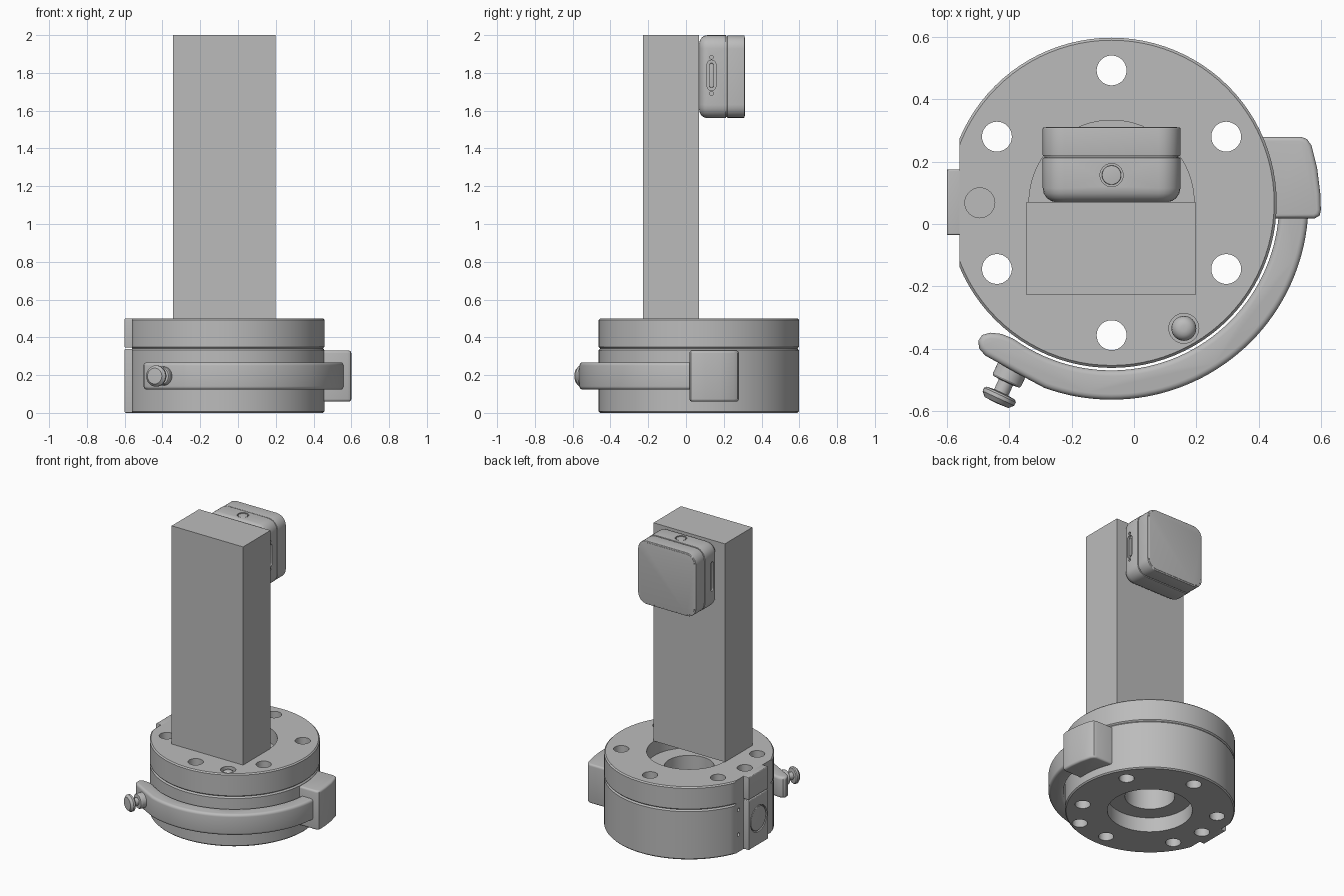
import bpy, bmesh
from math import sin, cos, pi, radians
from mathutils import Matrix, Vector

default = bpy.data.objects.get("Cube")
if default:
    bpy.data.objects.remove(default, do_unlink=True)

CX, CY = -0.072, 0.068          # axis of the round base
grey = bpy.data.materials.new("plain grey")
grey.use_nodes = True
grey.diffuse_color = (0.5, 0.5, 0.5, 1)
grey.node_tree.nodes["Principled BSDF"].inputs["Base Color"].default_value = (0.5, 0.5, 0.5, 1)

ALONG_Y = Matrix.Rotation(-pi / 2, 4, 'X')
ALONG_X = Matrix.Rotation(pi / 2, 4, 'Y')


def finish(name, bm, matrix=Matrix()):
    bmesh.ops.remove_doubles(bm, verts=bm.verts, dist=1e-5)
    bmesh.ops.recalc_face_normals(bm, faces=bm.faces)
    bm.transform(matrix)
    mesh = bpy.data.meshes.new(name)
    bm.to_mesh(mesh)
    bm.free()
    mesh.materials.append(grey)
    ob = bpy.data.objects.new(name, mesh)
    bpy.context.collection.objects.link(ob)
    return ob


def prism(name, outline, z0, z1, low=0, high=0, matrix=Matrix()):
    """Outline extruded from z0 to z1 with rounded lower and upper rims."""
    bm = bmesh.new()
    base = bm.faces.new([bm.verts.new((x, y, z0)) for x, y in outline])
    up = bmesh.ops.extrude_face_region(bm, geom=[base], use_keep_orig=True)["geom"]
    bmesh.ops.translate(bm, verts=[v for v in up if isinstance(v, bmesh.types.BMVert)],
                        vec=(0, 0, z1 - z0))
    bmesh.ops.recalc_face_normals(bm, faces=bm.faces)
    for z, size in ((z0, low), (z1, high)):
        if size:
            rim = [e for e in bm.edges if all(abs(v.co.z - z) < 1e-5 for v in e.verts)]
            bmesh.ops.bevel(bm, geom=rim, offset=size, segments=4, profile=0.5,
                            affect='EDGES', clamp_overlap=True)
    return finish(name, bm, matrix)


def lathe(name, profile, matrix=Matrix(), n=96):
    """Closed (radius, height) profile turned about local z."""
    bm = bmesh.new()
    rings = [[bm.verts.new((r * cos(2 * pi * i / n), r * sin(2 * pi * i / n), z))
              for r, z in profile] for i in range(n)]
    for i in range(n):
        a, b = rings[i], rings[(i + 1) % n]
        for j in range(len(profile)):
            k = (j + 1) % len(profile)
            if profile[j][0] + profile[k][0] > 0:
                bm.faces.new((a[j], b[j], b[k], a[k]))
    return finish(name, bm, matrix)


def arc(r, a0, a1, n, x=0, y=0):
    return [(x + r * cos(radians(a0 + (a1 - a0) * i / n)),
             y + r * sin(radians(a0 + (a1 - a0) * i / n))) for i in range(n + 1)]


def circle(r, x=0, y=0, n=32):
    return arc(r, 0, 360, n, x, y)[:-1]


def rounded(w, h, r):
    pts = []
    for k, (sx, sy) in enumerate(((1, 1), (-1, 1), (-1, -1), (1, -1))):
        pts += arc(r, 90 * k, 90 * k + 90, 6, sx * (w / 2 - r), sy * (h / 2 - r))
    return pts


def rect(x0, x1, y0, y1):
    return [(x0, y0), (x1, y0), (x1, y1), (x0, y1)]


def cut(ob, *cutters):
    for c in cutters:
        m = ob.modifiers.new("cut", 'BOOLEAN')
        m.operation, m.solver, m.object = 'DIFFERENCE', 'EXACT', c
        bpy.context.view_layer.objects.active = ob
        bpy.ops.object.modifier_apply(modifier=m.name)
        bpy.data.objects.remove(c, do_unlink=True)


# Round base: two stacked rings with stepped bore
centre = Matrix.Translation((CX, CY, 0))
c = 0.008
lower = lathe("lower_ring", [(.265, 0), (.53 - c, 0), (.53, c), (.53, .34 - c), (.53 - c, .342),
                             (.155, .342), (.155, .1), (.265, .1)], centre)
upper = lathe("upper_ring", [(.155, .342), (.53 - c, .342), (.53, .342 + c), (.53, .5 - c),
                             (.53 - c, .5), (.265, .5), (.265, .4), (.155, .4)], centre)

# Bolt holes, side flat and the two pin holes
bolts = [(CX + .425 * cos(radians(a)), CY + .425 * sin(radians(a))) for a in range(30, 390, 60)]
pins = [(-.495, CY), (.16, -.335)]
for ring in (lower, upper):
    cut(ring, prism("flat_cutter", rect(-.9, -.56, -.6, .8), -.1, .6),
        *[prism("hole_cutter", circle(.048, x, y), -.1, .6) for x, y in bolts + pins])
cut(lower, *[prism("dot_cutter", circle(.012, 0, 0, 16), -.02, .02, 0, 0,
                   Matrix.Translation((-.56, .23, z)) @ ALONG_X) for z in (.12, .29)])
prism("plug_pin", circle(.048, *pins[0]), .08, .42)
prism("dome_pin", circle(.04, *pins[1]), .05, .495, 0, .03)
prism("dome_pin_seat", circle(.048, *pins[1]), .08, .44)

# Side plate with round cap
plate_outline = rect(-.6, -.55, -.035, .175)
plate = prism("side_plate_lower", plate_outline, 0, .339, .006, .006)
prism("side_plate_upper", plate_outline, .345, .5, .006, .006)
cap_place = Matrix.Translation((-.6, CY, .18)) @ ALONG_X
cut(plate, prism("cap_cutter", circle(.09), -.02, .012, 0, 0, cap_place))
prism("side_cap", circle(.083), .001, .03, .004, 0, cap_place)

# Curved lever, hinge block
lever = (arc(.632, 10, -110, 48, CX, CY)
         + [(-.38, -.477), (-.478, -.422), (-.497, -.4), (-.5, -.375), (-.487, -.356),
            (-.46, -.349), (-.425, -.353), (-.39, -.367)]
         + arc(.538, -122, 10, 48, CX, CY))
prism("lever_arm", lever, .123, .268, .018, .018)
block = [(.40, .28), (.535, .28), (.555, .273), (.57, .252), (.588, .18), (.598, .1), (.6, .045),
         (.596, .027), (.58, .018), (.44, .018)]
prism("hinge_block", block, .06, .33, .014, .014)

# Thumb screw on the lever
axis = Vector((-.42, -.907, 0))
screw = Matrix.Translation((-.375, -.43, .195)) @ axis.to_track_quat('Z', 'Y').to_matrix().to_4x4()
lathe("thumb_screw", [(0, 0), (.05, 0), (.05, .078), (.046, .084), (.025, .086), (.025, .122),
                      (.05, .125), (.056, .131), (.056, .143), (.042, .158), (0, .16)], screw, 32)

# Tall rectangular column
prism("column", rect(-.345, .198, -.228, .07), .5, 2)

# Square camera housing on the back of the column
cam = Matrix.Translation((CX, 0, 1.78)) @ ALONG_Y
front = prism("camera_body", rounded(.442, .44, .07), .07, .213, .045, .003, cam)
back = prism("camera_back", rounded(.442, .436, .07), .218, .31, .003, .004, cam)
prism("camera_seam", rounded(.43, .426, .065), .2, .23, 0, 0, cam)
prism("camera_screen", rounded(.42, .415, .06), .305, .312, 0, .001, cam)

# Top button, side slots and small dots
button = Matrix.Translation((CX, .157, 2))
side = Matrix.Translation((CX + .221, .135, 1.787)) @ ALONG_X
other = Matrix.Translation((CX - .221, .135, 1.787)) @ ALONG_X
cut(front, prism("button_cutter", circle(.037), -.02, .02, 0, 0, button),
    prism("slot_cutter", rounded(.16, .046, .022), -.015, .02, 0, 0, side),
    prism("slot_cutter", rounded(.2, .03, .014), -.02, .01, 0, 0, other),
    *[prism("dot_cutter", circle(.01, x, 0, 16), -.01, .02, 0, 0, side) for x in (-.096, .096)])
prism("camera_button", circle(.031), -.03, -.002, 0, .003, button)
prism("side_button", rounded(.13, .022, .01), -.03, -.004, 0, .003, side)

# Smooth shading with sharp edges kept
bpy.ops.object.select_all(action='DESELECT')
for ob in bpy.context.collection.objects:
    if ob.type == 'MESH':
        ob.select_set(True)
        bpy.context.view_layer.objects.active = ob
bpy.ops.object.shade_smooth_by_angle(angle=radians(30))
